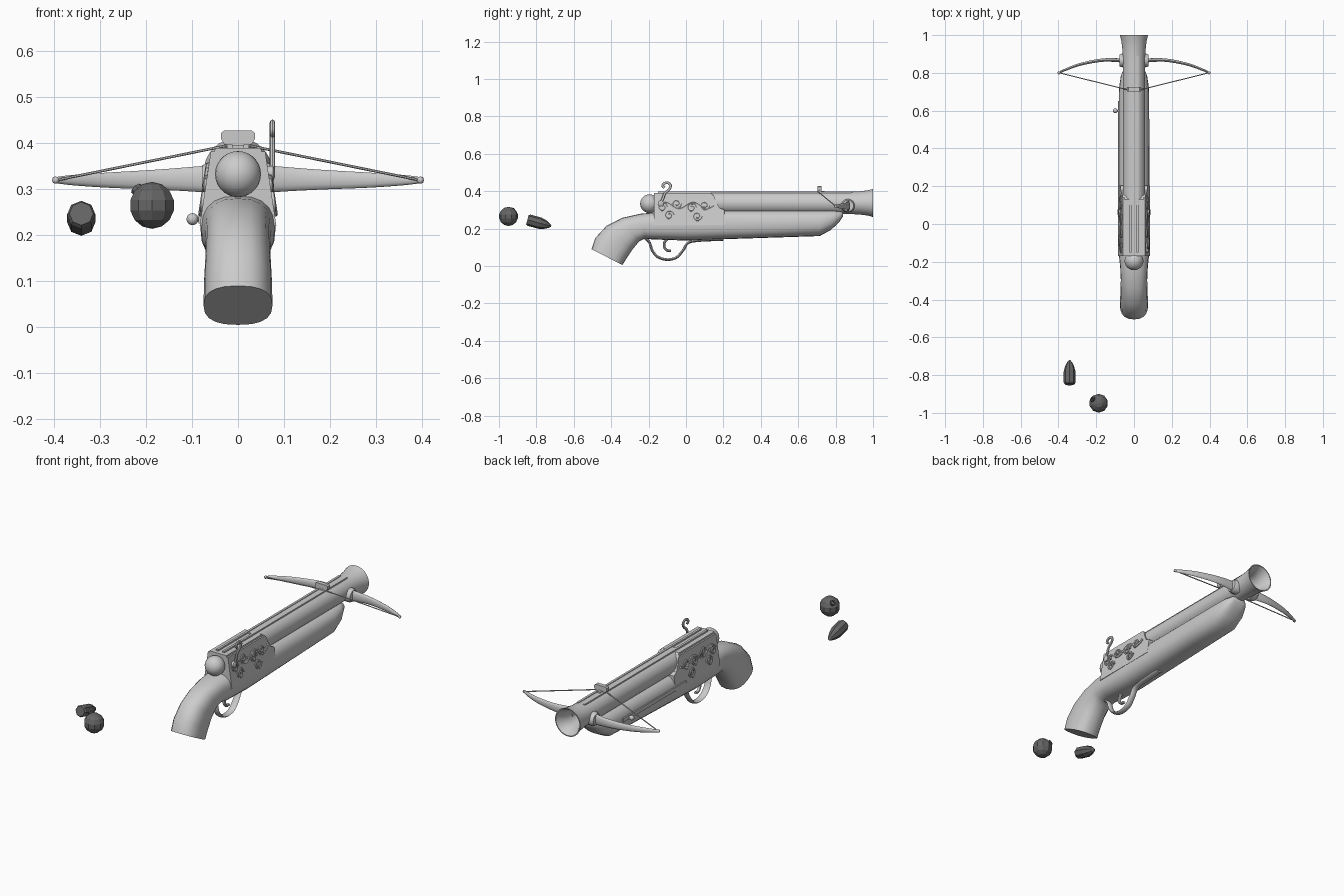
import bpy, bmesh, math
from mathutils import Vector

if "Cube" in bpy.data.objects:
    bpy.data.objects.remove(bpy.data.objects["Cube"])


def material(name, v):
    m = bpy.data.materials.new(name)
    m.diffuse_color = (v, v, v, 1)
    m.use_nodes = True
    m.node_tree.nodes["Principled BSDF"].inputs["Base Color"].default_value = m.diffuse_color
    return m


LIGHT = material("light_grey", 0.6)
DARK = material("dark_grey", 0.13)


def finish(name, bm, mat=LIGHT, smooth=True, angle=40):
    bmesh.ops.recalc_face_normals(bm, faces=bm.faces)
    me = bpy.data.meshes.new(name)
    bm.to_mesh(me)
    bm.free()
    ob = bpy.data.objects.new(name, me)
    bpy.context.collection.objects.link(ob)
    me.materials.append(mat)
    if smooth:
        bpy.ops.object.select_all(action='DESELECT')
        ob.select_set(True)
        bpy.context.view_layer.objects.active = ob
        bpy.ops.object.shade_smooth_by_angle(angle=math.radians(angle))
    return ob


def mirror_x(ob):
    ob.modifiers.new("mirror", 'MIRROR').use_axis[0] = True
    return ob


def skin(bm, rings, cap=True):
    """Bridge rings of points into a closed skin."""
    vs = [[bm.verts.new(p) for p in r] for r in rings]
    n = len(vs[0])
    for a, b in zip(vs, vs[1:]):
        for i in range(n):
            j = (i + 1) % n
            bm.faces.new((a[i], a[j], b[j], b[i]))
    if cap:
        bm.faces.new(vs[0][::-1])
        bm.faces.new(vs[-1])


def spline(pts, steps=5):
    """Catmull-Rom smoothing of a few control points."""
    p = [Vector(q) for q in pts]
    p = [2 * p[0] - p[1]] + p + [2 * p[-1] - p[-2]]
    out = []
    for a, b, c, d in zip(p, p[1:], p[2:], p[3:]):
        for k in range(steps):
            t = k / steps
            out.append(0.5 * (2 * b + (c - a) * t + (2 * a - 5 * b + 4 * c - d) * t * t
                              + (3 * b - a - 3 * c + d) * t ** 3))
    return out + [p[-2]]


def sweep(bm, pts, a, b, side, n=8):
    """Elliptical tube: half width a along side, b across it."""
    rings = []
    side = Vector(side)
    for i, p in enumerate(pts):
        t = (pts[min(i + 1, len(pts) - 1)] - pts[max(i - 1, 0)]).normalized()
        u = t.cross(side).normalized()
        k = i / (len(pts) - 1)
        wa, wb = (a(k), b(k)) if callable(a) else (a, b)
        rings.append([p + side * wa * math.cos(w) + u * wb * math.sin(w)
                      for w in (2 * math.pi * j / n for j in range(n))])
    skin(bm, rings)


def lathe(name, profile, center, axis=(0, 1, 0), n=32, **kw):
    """Turn (distance, radius) pairs around an axis."""
    bm = bmesh.new()
    q = Vector((0, 0, 1)).rotation_difference(Vector(axis))
    skin(bm, [[Vector(center) + q @ Vector((r * math.cos(2 * math.pi * i / n),
               r * math.sin(2 * math.pi * i / n), d)) for i in range(n)] for d, r in profile])
    return finish(name, bm, **kw)


def box(name, lo, hi):
    bm = bmesh.new()
    bmesh.ops.create_cube(bm, size=1)
    for v in bm.verts:
        v.co = [l + (c + 0.5) * (h - l) for c, l, h in zip(v.co, lo, hi)]
    return finish(name, bm, smooth=False)


def ball(name, center, r, u=24, v=14, **kw):
    bm = bmesh.new()
    bmesh.ops.create_uvsphere(bm, u_segments=u, v_segments=v, radius=r)
    bmesh.ops.translate(bm, verts=bm.verts, vec=center)
    return finish(name, bm, **kw)


# Stock: top (y, z), bottom (y, z), half width
stations = [
    (-.505, .09, -.34, .005, .075), (-.485, .15, -.315, .045, .074),
    (-.425, .215, -.285, .09, .071), (-.34, .258, -.25, .132, .070),
    (-.24, .28, -.22, .147, .073), (-.15, .287, -.18, .142, .080),
    (0, .30, 0, .136, .082), (.2, .30, .2, .143, .082), (.5, .30, .5, .153, .081),
    (.715, .30, .715, .16, .080), (.79, .30, .775, .193, .070),
    (.83, .295, .82, .235, .052), (.84, .288, .838, .262, .036)]
bm = bmesh.new()
rings = []
for ty, tz, by, bz, w in stations:
    ring = []
    for i in range(20):
        ang = 2 * math.pi * i / 20
        c, s = math.cos(ang), math.sin(ang)
        c = math.copysign(abs(c) ** .8, c)
        s = math.copysign(abs(s) ** .8, s)
        k = (s + 1) / 2
        ring.append((w * c, by + (ty - by) * k, bz + (tz - bz) * k))
    rings.append(ring)
skin(bm, rings)
finish("stock", bm, angle=45)

# Barrel with flared, hollow muzzle
lathe("barrel", [(.1, .059), (.86, .059), (.92, .061), (.97, .067), (1.0, .075), (1.0, .070),
                 (.97, .054), (.93, .045), (.75, .043)], (0, 0, .337))

# Receiver: side outline with walls leaning in toward the top
outline = [(-.17, .39), (.13, .39), (.15, .375), (.165, .335), (.18, .31), (.205, .30),
           (.205, .22), (-.17, .22)]
bm = bmesh.new()
skin(bm, [[(s * (.058 + (.39 - z) * .15), y, z) for y, z in outline] for s in (-1, 1)])
bmesh.ops.bevel(bm, geom=[e for e in bm.edges if all(v.co.z > .385 for v in e.verts)
                          and abs(e.verts[0].co.y - e.verts[1].co.y) > .1],
                offset=.008, segments=2, affect='EDGES')
finish("receiver", bm, angle=30)

# Rear ball and collar
ball("rear_ball", (0, -.195, .333), .05)
lathe("rear_collar", [(-.18, .035), (-.16, .04)], (0, 0, .333))

# Bolt rails on top
mirror_x(box("top_rail", (.012, -.15, .375), (.024, .89, .398)))

# String holder
bm = bmesh.new()
holder = [(-.030, .398), (.030, .398), (.037, .41), (.037, .422), (.030, .428),
          (-.030, .428), (-.037, .422), (-.037, .41)]
skin(bm, [[(x, y, z) for x, z in holder] for y in (.702, .724)])
finish("string_holder", bm, smooth=False)
box("string_holder_foot", (-.012, .70, .385), (.012, .74, .402))

# Bow arms
bm = bmesh.new()
arm = spline([(.04, .862, .322), (.10, .868, .322), (.18, .866, .321),
              (.285, .845, .320), (.36, .818, .320), (.402, .798, .320)])
sweep(bm, arm, lambda k: .032 - .026 * k, lambda k: .011 - .006 * k, (0, 0, 1), 12)
mirror_x(finish("bow_arm", bm))
mirror_x(ball("bow_tip", (.397, .80, .32), .008, 10, 6))
mirror_x(lathe("bow_socket", [(.04, .037), (.066, .036), (.078, .030)],
               (0, .866, .322), (1, 0, 0), 16))

# Bowstring
bm = bmesh.new()
sweep(bm, [Vector((0, .706, .396)), Vector((.03, .71, .394)), Vector((.395, .80, .32))],
      .003, .003, (0, 0, 1), 6)
mirror_x(finish("bowstring", bm))

# Trigger guard and trigger
bm = bmesh.new()
sweep(bm, spline([(0, -.22, .15), (0, -.195, .125), (0, -.18, .082), (0, -.15, .048), (0, -.10, .034),
                  (0, -.05, .046), (0, -.015, .085), (0, .01, .122), (0, .06, .135),
                  (0, .20, .142)]), .018, .007, (1, 0, 0))
finish("trigger_guard", bm)
bm = bmesh.new()
sweep(bm, spline([(0, -.095, .15), (0, -.115, .125), (0, -.115, .10), (0, -.10, .083),
                  (0, -.08, .082)]), .009, .007, (1, 0, 0))
finish("trigger", bm)

# Curled hammer on the right side
bm = bmesh.new()
sweep(bm, spline([(.075, -.135, .335), (.075, -.122, .365), (.075, -.112, .39), (.075, -.09, .41),
                  (.075, -.082, .43), (.075, -.095, .444), (.075, -.115, .442),
                  (.075, -.125, .428), (.075, -.115, .418)]), .006, .007, (1, 0, 0))
finish("hammer", bm)
lathe("hammer_pivot", [(.055, .016), (.076, .016), (.080, .010)], (0, -.135, .335), (1, 0, 0), 16)

# Scrollwork on both sides of the receiver
bm = bmesh.new()


def wall(y, z):
    return Vector((.060 + (.39 - z) * .15, y, z))


vine = [wall(-.15 + .3 * i / 30, .325 + .017 * math.sin(i / 30 * 4 * math.pi))
        for i in range(31)]
sweep(bm, vine, .005, .007, (1, 0, 0), 6)
for cy, cz, turn in [(-.125, .315, 1), (-.05, .335, -1), (.03, .312, 1), (.10, .325, -1),
                     (-.09, .272, 1), (.06, .268, -1)]:
    curl = []
    for i in range(22):
        w, r = turn * i * .42, .026 - .0009 * i
        curl.append(wall(cy + r * math.cos(w), cz + r * math.sin(w)))
    sweep(bm, curl, .005, .0055, (1, 0, 0), 6)
mirror_x(finish("scrollwork", bm))

# Slide strip and knob on the left side
box("slide_strip", (-.086, .12, .226), (-.078, .65, .246))
lathe("knob_stem", [(.075, .005), (.098, .005)], (0, .6, .235), (-1, 0, 0), 10)
k = ball("slide_knob", (-.099, .6, .235), .013, 12, 8)

# Loose bullet, eight sided
lathe("bullet", [(0, .026), (.008, .031), (.07, .031), (.10, .023), (.122, .012), (.132, .003)],
      (-.341, -.848, .247), (0, .965, -.26), 8, mat=DARK, smooth=False)

# Loose round shot with a small fuse ring
ball("round_shot", (-.187, -.949, .265), .051, 10, 7, mat=DARK, smooth=False)
fuse_axis = Vector((-.62, .42, .66)).normalized()
lathe("fuse_ring", [(.04, .014), (.056, .014), (.056, .008), (.048, .008)],
      (-.187, -.949, .265), fuse_axis, 8, mat=DARK, smooth=False)
